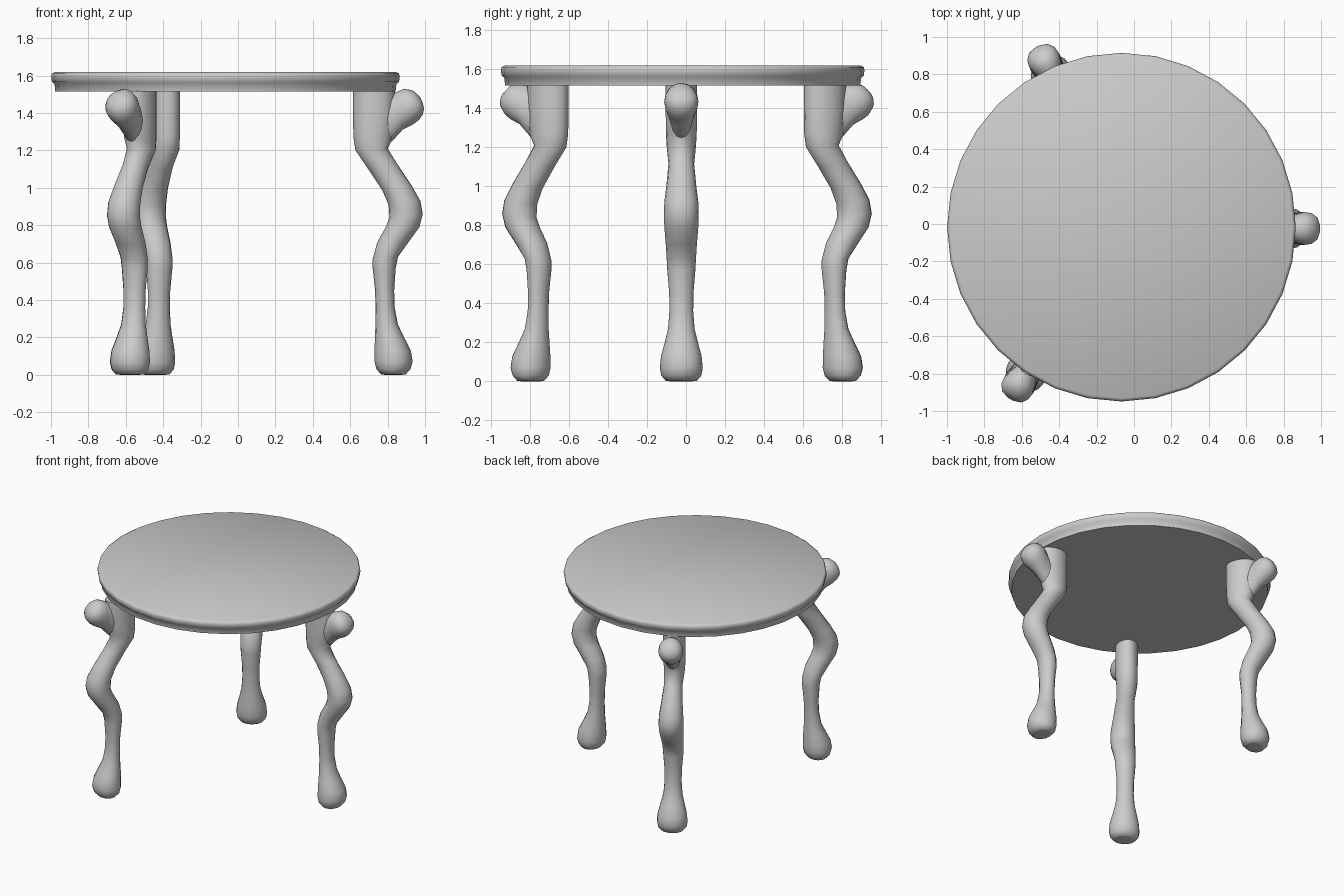
import bpy, bmesh, math
from mathutils import Vector, Matrix


def skin(name, rings, angle=40):
    """Bridge a list of equal closed rings, cap both ends, smooth shade."""
    bm = bmesh.new()
    loops = [[bm.verts.new(p) for p in ring] for ring in rings]
    n = len(loops[0])
    for a, b in zip(loops, loops[1:]):
        for i in range(n):
            j = (i + 1) % n
            bm.faces.new((a[i], a[j], b[j], b[i]))
    bm.faces.new(loops[0])
    bm.faces.new(loops[-1])
    bmesh.ops.recalc_face_normals(bm, faces=bm.faces)
    me = bpy.data.meshes.new(name)
    bm.to_mesh(me)
    bm.free()
    ob = bpy.data.objects.new(name, me)
    bpy.context.collection.objects.link(ob)
    bpy.ops.object.select_all(action='DESELECT')
    ob.select_set(True)
    bpy.context.view_layer.objects.active = ob
    bpy.ops.object.shade_smooth_by_angle(angle=math.radians(angle))
    return ob


def oval(x1, z1, x2, z2, w, n=16):
    """Oval ring spanning two silhouette points, half width w across."""
    a, b = Vector((x1, 0, z1)), Vector((x2, 0, z2))
    mid, half = (a + b) / 2, (b - a) / 2
    return [mid + half * math.cos(t) + Vector((0, w * math.sin(t), 0))
            for t in (2 * math.pi * i / n for i in range(n))]


def circle(r, z, n=32):
    return [(r * math.cos(2 * math.pi * i / n), r * math.sin(2 * math.pi * i / n), z)
            for i in range(n)]


# Round top with a stepped, softened rim
top = skin("table_top", [circle(*p) for p in (
    (0.91, 1.515), (0.914, 1.555), (0.928, 1.567), (0.932, 1.595),
    (0.928, 1.61), (0.915, 1.618))], 50)
top.location = (-0.067, -0.017, 0)

# Leg: inner point, outer point, half width, from top to floor
LEG = [
    (0.615, 1.517, 0.84, 1.517, 0.08), (0.615, 1.38, 0.84, 1.38, 0.08),
    (0.617, 1.27, 0.83, 1.27, 0.079), (0.628, 1.20, 0.80, 1.21, 0.075),
    (0.70, 1.095, 0.85, 1.13, 0.066), (0.77, 0.99, 0.93, 1.01, 0.077),
    (0.805, 0.91, 0.975, 0.93, 0.087), (0.81, 0.84, 0.988, 0.86, 0.089),
    (0.79, 0.79, 0.97, 0.79, 0.087), (0.745, 0.71, 0.905, 0.70, 0.08),
    (0.72, 0.62, 0.855, 0.63, 0.075), (0.72, 0.57, 0.843, 0.57, 0.072),
    (0.733, 0.45, 0.835, 0.45, 0.062), (0.735, 0.36, 0.838, 0.36, 0.061),
    (0.735, 0.27, 0.855, 0.27, 0.068), (0.732, 0.20, 0.888, 0.20, 0.085),
    (0.73, 0.13, 0.924, 0.13, 0.104), (0.73, 0.07, 0.934, 0.07, 0.11),
    (0.74, 0.03, 0.922, 0.03, 0.103), (0.765, 0.003, 0.897, 0.003, 0.08),
    (0.785, 0.0, 0.877, 0.0, 0.055)]

# Knob: top point, bottom point, half width, from leg outwards
KNOB = [
    (0.72, 1.49, 0.72, 1.21, 0.06), (0.81, 1.487, 0.825, 1.25, 0.06),
    (0.845, 1.512, 0.88, 1.31, 0.077), (0.89, 1.53, 0.93, 1.335, 0.088),
    (0.935, 1.52, 0.965, 1.36, 0.082), (0.97, 1.49, 0.987, 1.39, 0.06),
    (0.987, 1.458, 0.995, 1.42, 0.025)]

# Three legs: foot position and outward direction
FOOT_X = 0.83
for side, x, y, deg in (("right", 0.83, -0.024, 0),
                        ("back", -0.443, 0.802, 117),
                        ("front", -0.577, -0.795, 239)):
    place = (Matrix.Translation((x, y, 0)) @ Matrix.Rotation(math.radians(deg), 4, 'Z')
             @ Matrix.Translation((-FOOT_X, 0, 0)))
    for part, rows in (("leg", LEG), ("leg_knob", KNOB)):
        skin(f"{side}_{part}", [oval(*r) for r in rows], 60).matrix_world = place
